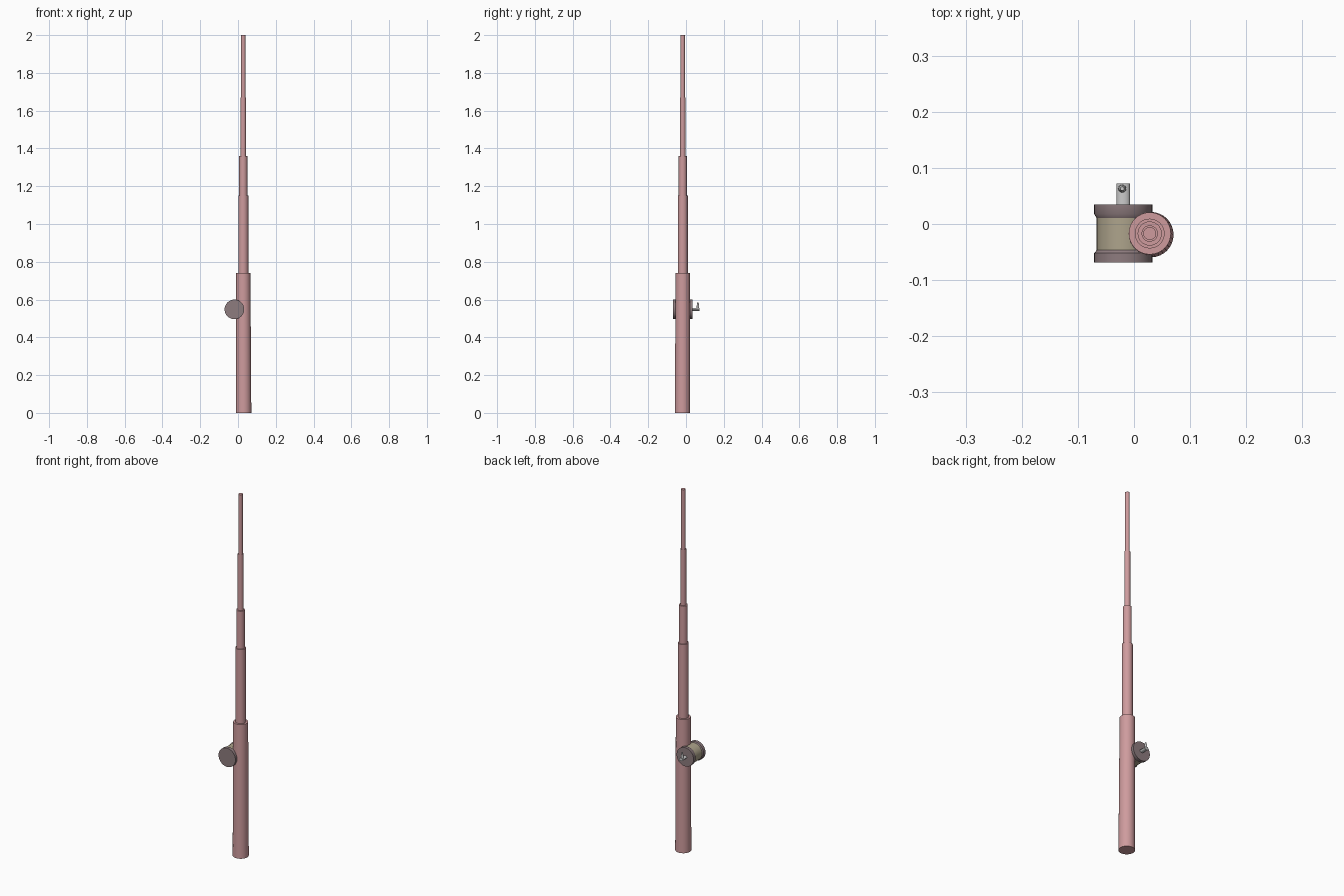
import bpy, bmesh, math
from mathutils import Matrix, Vector

if "Cube" in bpy.data.objects:
    bpy.data.objects.remove(bpy.data.objects["Cube"])


def material(name, rgb):
    m = bpy.data.materials.new(name)
    m.diffuse_color = (*rgb, 1)
    m.use_nodes = True
    m.node_tree.nodes["Principled BSDF"].inputs["Base Color"].default_value = m.diffuse_color
    return m


def lathe(name, profile, matrix, mat=None, sides=32):
    """Closed solid turned round local z from (radius, height) pairs."""
    bm = bmesh.new()
    rings = []
    for r, z in profile:
        rings.append([bm.verts.new((r * math.cos(2 * math.pi * i / sides),
                                    r * math.sin(2 * math.pi * i / sides), z))
                      for i in range(sides)])
    for a, b in zip(rings, rings[1:]):
        for i in range(sides):
            j = (i + 1) % sides
            bm.faces.new((a[i], a[j], b[j], b[i]))
    bm.faces.new(rings[0][::-1])
    bm.faces.new(rings[-1])
    bm.transform(matrix)
    bmesh.ops.recalc_face_normals(bm, faces=bm.faces)
    me = bpy.data.meshes.new(name)
    bm.to_mesh(me)
    bm.free()
    ob = bpy.data.objects.new(name, me)
    bpy.context.collection.objects.link(ob)
    if mat:
        me.materials.append(mat)
    bpy.ops.object.select_all(action='DESELECT')
    ob.select_set(True)
    bpy.context.view_layer.objects.active = ob
    bpy.ops.object.shade_smooth_by_angle(angle=math.radians(30))
    return ob


pink = material("rod_pink", (0.62, 0.33, 0.34))
brown = material("reel_brown", (0.27, 0.2, 0.21))
tan = material("line_tan", (0.42, 0.37, 0.26))

# Handle, slightly wider and offset at the foot
rod = Matrix.Translation((0.028, -0.017, 0))
lean = Matrix.Identity(4)
lean[0][2], lean[1][2] = -0.0025, 0.003
lathe("handle", [(0.0405, 0), (0.0375, 0.74)],
      Matrix.Translation((0.03, -0.019, 0)) @ lean, pink)

# Stepped rod sections
steps = [(0.0265, 0.70, 1.15), (0.0215, 1.15, 1.36),
         (0.0145, 1.36, 1.67), (0.0115, 1.67, 2.0)]
lathe("rod_sections", [p for r, lo, hi in steps for p in ((r, lo), (r, hi))],
      rod, pink)

# Reel: local z runs along world +y
reel = Matrix.Translation((-0.019, 0, 0.548)) @ Matrix.Rotation(-math.pi / 2, 4, 'X')
lathe("front_flange", [(0.052, -0.069), (0.052, -0.052), (0.047, -0.046)], reel, brown)
lathe("back_flange", [(0.048, 0.011), (0.052, 0.018), (0.052, 0.035)], reel, brown)
lathe("line_spool", [(0.0475, -0.049), (0.0475, 0.015)], reel, tan)

# Crank: flattened shaft with an upright tapered grip
flat = Matrix.Diagonal((1, 0.65, 1, 1))
lathe("crank_shaft", [(0.012, 0.03), (0.012, 0.072)], reel @ flat, None, 16)
lathe("crank_grip", [(0.0075, 0), (0.0065, 0.018), (0.0035, 0.037)],
      Matrix.Translation((-0.021, 0.063, 0.548)), None, 12)
